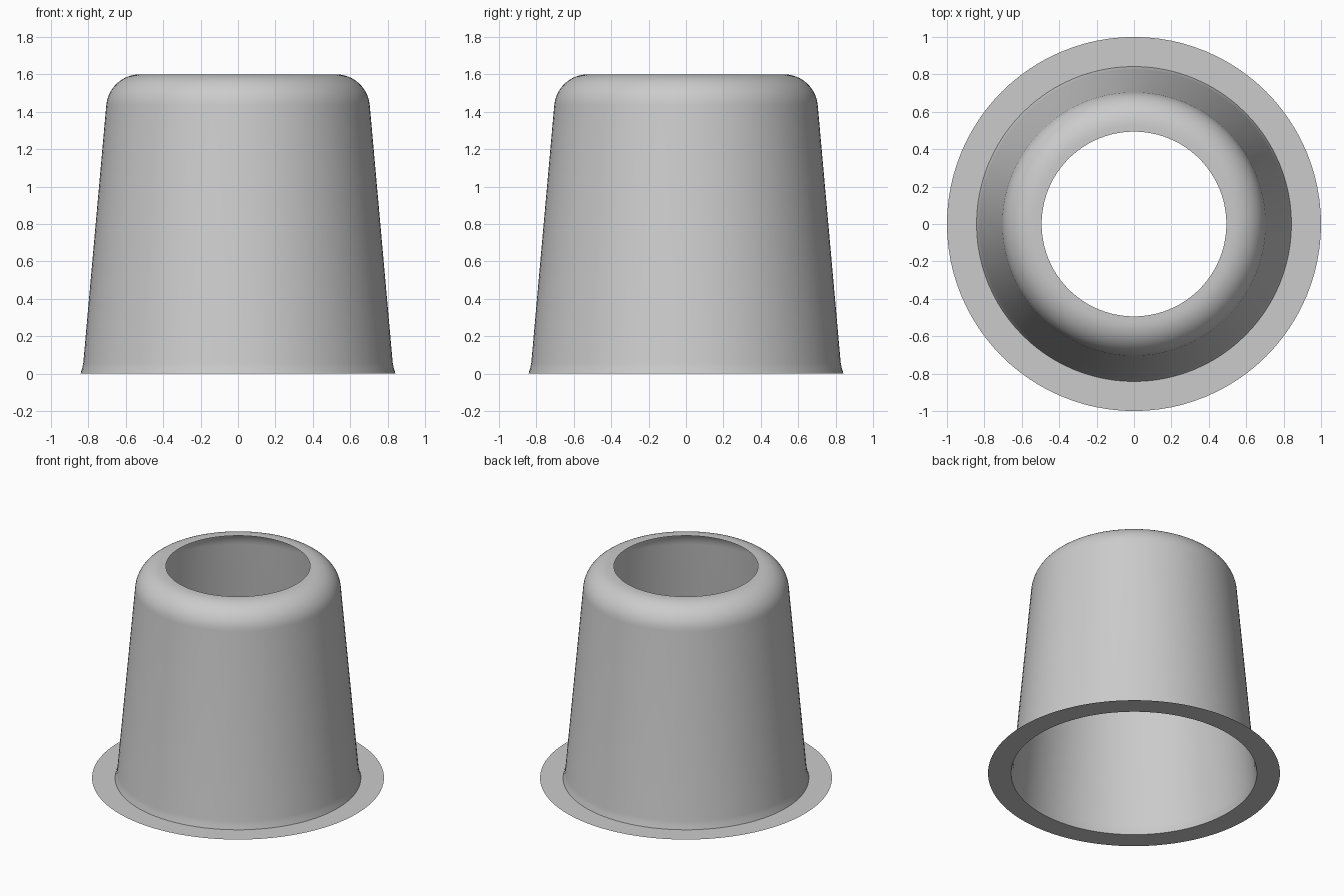
import bpy
import bmesh
from math import sin, cos, tau, radians

SEGMENTS = 96

cube = bpy.data.objects.get("Cube")
if cube:
    bpy.data.objects.remove(cube, do_unlink=True)

# Single light grey material
grey = bpy.data.materials.new("light grey")
grey.use_nodes = True
colour = (0.6, 0.6, 0.6, 1)
grey.diffuse_color = colour
grey.node_tree.nodes["Principled BSDF"].inputs["Base Color"].default_value = colour


def revolve(name, profile):
    """Sweep an open (radius, height) profile into a thin shell around z."""
    bm = bmesh.new()
    rings = [[bm.verts.new((r * cos(tau * i / SEGMENTS), r * sin(tau * i / SEGMENTS), z))
              for i in range(SEGMENTS)] for r, z in profile]
    for low, high in zip(rings, rings[1:]):
        for i in range(SEGMENTS):
            j = (i + 1) % SEGMENTS
            bm.faces.new((low[i], low[j], high[j], high[i]))
    mesh = bpy.data.meshes.new(name)
    bm.to_mesh(mesh)
    bm.free()
    mesh.materials.append(grey)
    obj = bpy.data.objects.new(name, mesh)
    bpy.context.collection.objects.link(obj)
    bpy.ops.object.select_all(action='DESELECT')
    obj.select_set(True)
    bpy.context.view_layer.objects.active = obj
    bpy.ops.object.shade_smooth_by_angle(angle=radians(40))
    return obj


# Flat base flange
revolve("base_flange", [(1, 0), (0.842, 0)])

# Flared foot, tapered wall, rounded shoulder and open top rim
foot = [(0.842, 0), (0.833, 0.03), (0.827, 0.06)]
steps = 12
shoulder = []
for k in range(steps + 1):
    a = radians(5 + 85 * k / steps)
    shoulder.append((0.525 + 0.18 * cos(a), 1.42 + 0.18 * sin(a)))
revolve("tapered_sleeve", foot + shoulder + [(0.494, 1.6)])
